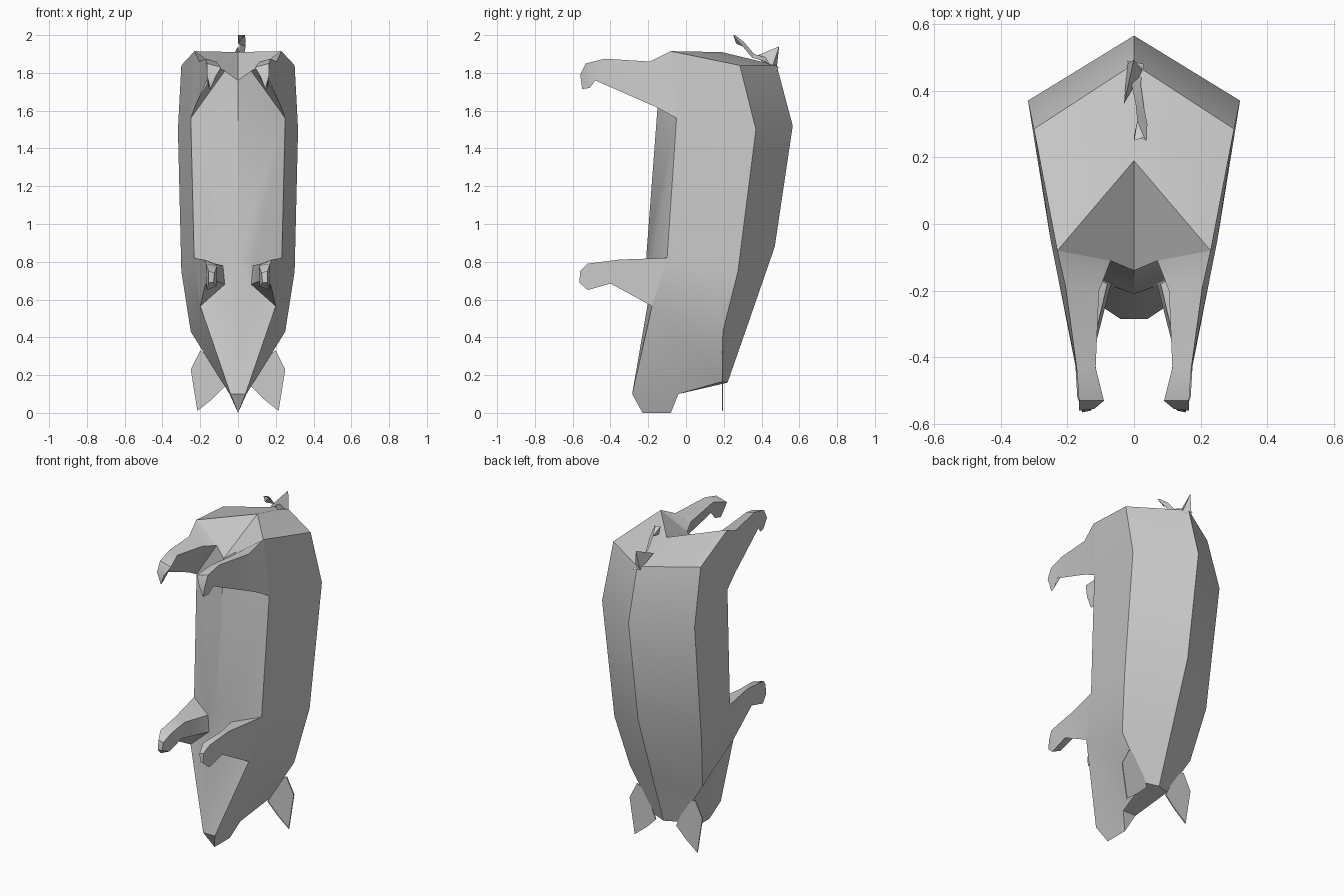
import bpy, bmesh, math

if "Cube" in bpy.data.objects:
    bpy.data.objects.remove(bpy.data.objects["Cube"])

grey = bpy.data.materials.new("plain grey")
grey.diffuse_color = (0.6, 0.6, 0.6, 1)
grey.use_nodes = True
grey.node_tree.nodes["Principled BSDF"].inputs["Base Color"].default_value = grey.diffuse_color


def make(name, verts, faces, mirror=True, smooth=35):
    me = bpy.data.meshes.new(name)
    me.from_pydata(verts, [], faces)
    bm = bmesh.new()
    bm.from_mesh(me)
    if mirror:
        # copy the right half to the left and weld the centre line
        geo = bm.verts[:] + bm.edges[:] + bm.faces[:]
        copy = bmesh.ops.duplicate(bm, geom=geo)["geom"]
        for v in copy:
            if isinstance(v, bmesh.types.BMVert):
                v.co.x *= -1
        bmesh.ops.remove_doubles(bm, verts=bm.verts[:], dist=0.0005)
    bmesh.ops.recalc_face_normals(bm, faces=bm.faces[:])
    bm.to_mesh(me)
    bm.free()
    me.materials.append(grey)
    ob = bpy.data.objects.new(name, me)
    bpy.context.collection.objects.link(ob)
    bpy.ops.object.select_all(action='DESELECT')
    bpy.context.view_layer.objects.active = ob
    ob.select_set(True)
    bpy.ops.object.shade_smooth_by_angle(angle=math.radians(smooth))
    return ob


def loft(name, rings):
    """Skin a list of equal rings and cap the far end."""
    n = len(rings[0])
    verts = [p for r in rings for p in r]
    faces = [(i * n + j, i * n + (j + 1) % n, (i + 1) * n + (j + 1) % n, (i + 1) * n + j)
             for i in range(len(rings) - 1) for j in range(n)]
    faces.append(tuple(range(len(verts) - n, len(verts))))
    return make(name, verts, faces)


# Body landmarks, right half: spine, flank edge and lower edge from rump to head
P = {
    "S0": (0, .48, 1.84), "E0": (.30, .285, 1.84), "L0": (.23, -.08, 1.915),
    "S1": (0, .565, 1.52), "E1": (.318, .37, 1.50), "L1": (.25, -.05, 1.56),
    "S2": (0, .47, .88), "E2": (.30, .275, .75), "L2": (.232, -.10, .82),
    "S3": (0, .335, .49), "E3": (.25, .195, .43), "L3": (.20, -.18, .565),
    "S4": (0, .22, .16), "E4": (.085, .19, .165), "L4": (.04, -.285, .10),
    # rump top, crotch, belly line, chest
    "T": (0, .19, 1.91), "C0": (0, -.14, 1.76), "K": (.07, -.11, 1.81),
    "C1": (0, -.21, .83), "I": (.08, -.18, .78), "J": (.07, -.185, .68),
    "J0": (0, -.185, .68),
    # snout
    "N": (.045, -.04, .10), "N0": (0, -.04, .10), "F0": (0, -.285, .10),
    "B1": (0, -.23, 0), "B2": (0, -.08, 0),
}
strips = ["S0 E0 L0 T", "T L0 K C0", "C0 K L1 C1", "L1 L2 I C1", "C1 I J J0",
          "J0 J L3 L4 F0", "L3 E3 E4 N", "L3 N L4", "L4 N B2 B1",
          "F0 L4 B1", "N N0 B2", "S4 E4 N N0"]
for a in range(4):
    strips.append(f"S{a} E{a} E{a+1} S{a+1}")
    if a < 3:
        strips.append(f"E{a} L{a} L{a+1} E{a+1}")
keys = list(P)
make("body", list(P.values()), [tuple(keys.index(k) for k in s.split()) for s in strips])

# Hind legs: triangular section from hip to hoof
loft("hind_legs", [
    [P["L0"], P["K"], P["L1"]],
    [(.205, -.19, 1.86), (.105, -.20, 1.83), (.228, -.16, 1.62)],
    [(.172, -.43, 1.875), (.115, -.43, 1.86), (.165, -.48, 1.76)],
    [(.165, -.53, 1.85), (.09, -.53, 1.83), (.155, -.51, 1.72)],
    [(.165, -.56, 1.79), (.12, -.555, 1.78), (.145, -.55, 1.715)],
])

# Front legs: four-sided section from shoulder to hoof
loft("front_legs", [
    [P["L2"], P["I"], P["J"], P["L3"]],
    [(.18, -.35, .812), (.12, -.35, .79), (.12, -.38, .70), (.172, -.40, .685)],
    [(.17, -.52, .79), (.11, -.50, .78), (.115, -.51, .67), (.165, -.52, .65)],
    [(.155, -.56, .75), (.125, -.555, .74), (.13, -.56, .69), (.155, -.565, .69)],
])

# Ears: thin leaf-shaped plates
leaf = [(.20, .33), (.25, .23), (.215, .01), (.14, .07), (.07, .14), (.14, .30)]
ear = [[(x, y, z) for x, z in leaf] for y in (.19, .197)]
loft("ears", ear)

# Tail: a bent ribbon with an upturned root
curl = [(-.02, .03, .49, 1.83), (-.01, .02, .43, 1.88), (.005, .03, .36, 1.90),
        (.01, .04, .31, 1.96), (.03, .038, .26, 2.0)]
tv = [p for a, b, y, z in curl for p in ((a, y, z), (b, y - .01, z - .02 * (z < 2)))]
tf = [(2 * i, 2 * i + 1, 2 * i + 3, 2 * i + 2) for i in range(4)]
n = len(tv)
tv += [(-.02, .48, 1.82), (.025, .46, 1.84), (.0, .493, 1.94), (-.03, .36, 1.885)]
tf += [(n, n + 1, n + 2), (n, n + 2, n + 3), (n + 1, n + 3, n + 2)]
tv += [(.0, .25, 2.0), (.0, .265, 1.955)]
tf += [(6, 7, n + 5, n + 4), (7, 9, n + 5), (6, 8, n + 4)]
make("tail", tv, tf, mirror=False, smooth=20)
